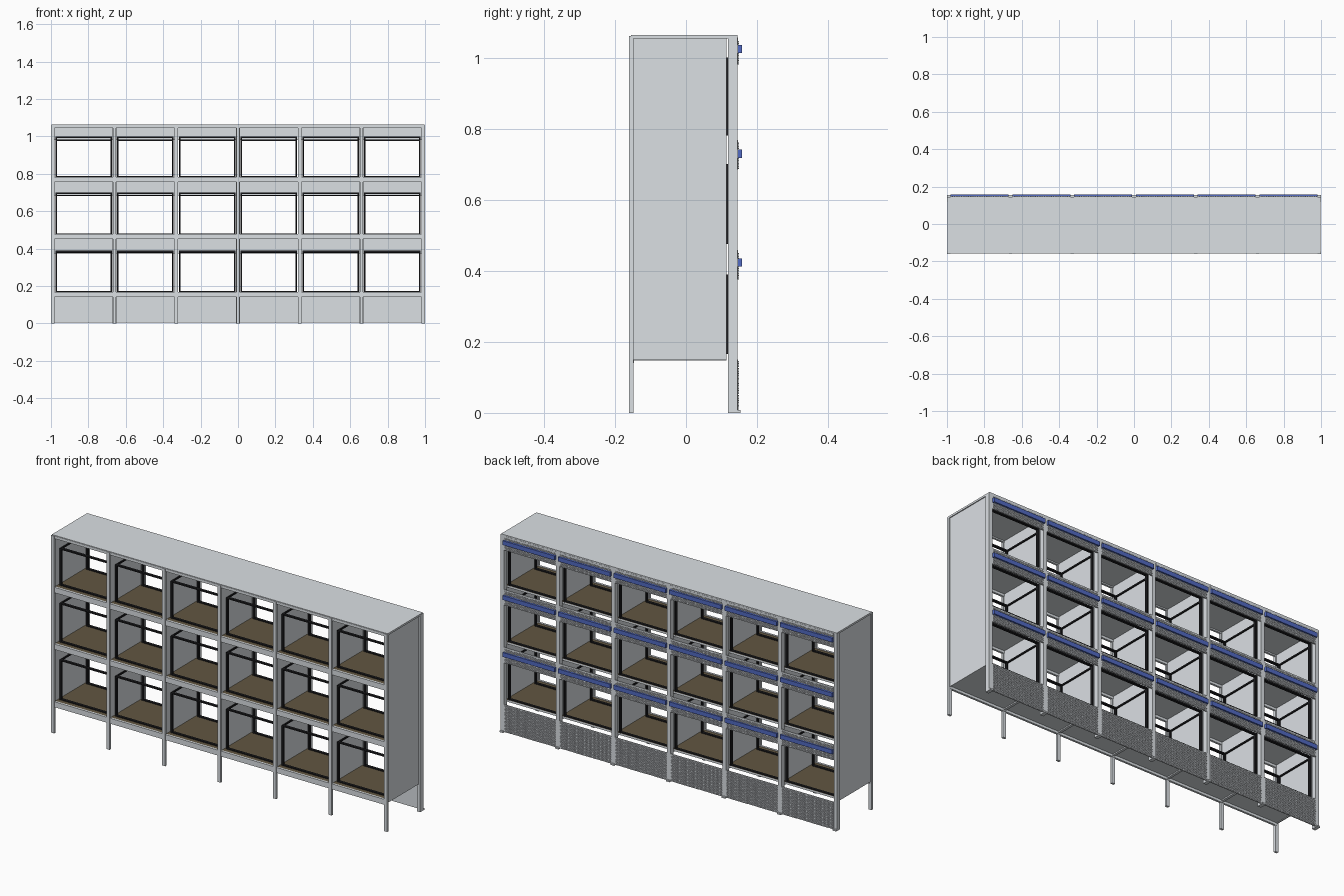
import bpy, bmesh
from mathutils import Matrix, Vector

old = bpy.data.objects.get("Cube")
if old:
    bpy.data.objects.remove(old, do_unlink=True)


def material(name, rgb):
    m = bpy.data.materials.new(name)
    m.use_nodes = True
    m.diffuse_color = (*rgb, 1)
    m.node_tree.nodes["Principled BSDF"].inputs["Base Color"].default_value = (*rgb, 1)
    return m


GREY = material("light grey metal", (0.71, 0.745, 0.775))
BROWN = material("brown floor", (0.122, 0.094, 0.054))
BLACK = material("black frame", (0.012, 0.012, 0.014))
BLUE = material("blue rail", (0.085, 0.145, 0.55))


def boxes(name, mat, spans):
    """One object made of boxes, each given as x, y and z spans."""
    bm = bmesh.new()
    for span in spans:
        size = Vector([b - a for a, b in span])
        mid = Vector([(a + b) / 2 for a, b in span])
        bmesh.ops.create_cube(bm, size=1, matrix=Matrix.Translation(mid) @ Matrix.Diagonal((*size, 1)))
    mesh = bpy.data.meshes.new(name)
    bm.to_mesh(mesh)
    bm.free()
    mesh.materials.append(mat)
    ob = bpy.data.objects.new(name, mesh)
    bpy.context.collection.objects.link(ob)
    return ob


def around(c, half):
    return (c - half, c + half)


def array(ob, count, offset):
    m = ob.modifiers.new("repeat", "ARRAY")
    m.count = count
    m.use_relative_offset = False
    m.use_constant_offset = True
    m.constant_offset_displace = offset


COLS, HEIGHT = 6, 1.06
FRONT, BACK = -0.155, 0.145
END = 0.99
PITCH = 2 * END / COLS
posts = [-END + i * PITCH for i in range(COLS + 1)]
bays = [(a + 0.01, b - 0.01) for a, b in zip(posts, posts[1:])]
floors = [0.165, 0.475, 0.78]
tops = [0.39, 0.70, 1.0]
INNER, REAR = 0.1145, 0.1185

# Front legs and rear posts
boxes("front_posts", GREY, [(around(x, 0.009), (FRONT - 0.005, FRONT + 0.007), (0, HEIGHT)) for x in posts])
boxes("rear_posts", GREY, [(around(x, 0.01), (REAR, BACK), (0, HEIGHT)) for x in posts])
boxes("rear_feet", GREY, [(around(x, 0.01), (REAR, 0.154), (0, 0.008)) for x in posts])

# Roof, side walls, dividers and the bearers under the lowest shelf
boxes("roof", GREY, [((-END - 0.008, END + 0.008), (FRONT, BACK), (HEIGHT - 0.007, HEIGHT + 0.003))])
boxes("dividers", GREY, [(around(x, 0.003), (FRONT + 0.007, INNER), (0.15, HEIGHT - 0.007)) for x in posts])
boxes("bearers", GREY, [(around(x, 0.007), (FRONT + 0.007, INNER), (0.147, 0.155)) for x in posts[1:-1]])

# Shelves, their floor covering and the front edge beams
boxes("shelves", GREY, [((-END, END), (FRONT + 0.007, INNER), (z - 0.012, z - 0.002)) for z in floors])
boxes("floor_covering", BROWN, [((a - 0.006, b + 0.006), (FRONT + 0.009, INNER), (z - 0.002, z + 0.002))
                                for z in floors for a, b in bays])
boxes("front_beams", GREY, [((-END, END), (FRONT - 0.002, FRONT + 0.009), (z - 0.025, z + 0.004))
                            for z in floors])
boxes("top_beam", GREY, [((-END, END), (FRONT - 0.002, FRONT + 0.009), (HEIGHT - 0.014, HEIGHT))])

# Black opening frames, front and rear, joined by rods along the walls
frames, rods = [], []
for z0, z1 in zip(floors, tops):
    for a, b in bays:
        a, b = a + 0.004, b - 0.004
        drop = z1 - 0.018 * z1
        for ys, w, top in (((-0.12, -0.106), 0.007, drop), ((REAR - 0.014, REAR), 0.008, z1)):
            frames += [((a, a + w), ys, (z0, top)), ((b - w, b), ys, (z0, top)),
                       ((a, b), ys, (top - w, top)), ((a, b), ys, (z0 + 0.002, z0 + 0.007))]
        for x in (a + 0.003, b - 0.003):
            rods.append((around(x, 0.003), (-0.115, INNER), (drop - 0.008, drop)))
boxes("opening_frames", BLACK, frames)
boxes("wall_rods", BLACK, rods)

# Rear plinth plates and the lintel plates over each opening
plates = [(0.004, 0.15)] + [(z - 0.015, z + 0.068) for z in tops]
plates[-1] = (0.98, HEIGHT - 0.004)
boxes("rear_plates", GREY, [((a, b), (0.141, 0.146), span) for span in plates for a, b in bays])

# Raised tread pattern on the plates: staggered studs
STEP = 0.0095
for n, (z0, z1) in enumerate(plates):
    studs = boxes(f"tread_studs_{n + 1}", GREY, [
        ((0, 0.006), (0.146, 0.1495), (z0 + 0.001, z0 + 0.004)),
        ((0.005, 0.008), (0.146, 0.1495), (z0 + 0.005, z0 + 0.009))])
    studs.location.x = bays[0][0] + 0.003
    array(studs, int((bays[0][1] - bays[0][0] - 0.003) / STEP), (STEP, 0, 0))
    array(studs, int((z1 - z0 - 0.002) / STEP), (0, 0, STEP))
    array(studs, COLS, (PITCH, 0, 0))

# Blue rails across the lintels
boxes("blue_rails", BLUE, [((a, b), (0.146, 0.158), around(z, 0.0115))
                           for z in (0.423, 0.729, 1.024) for a, b in bays])
